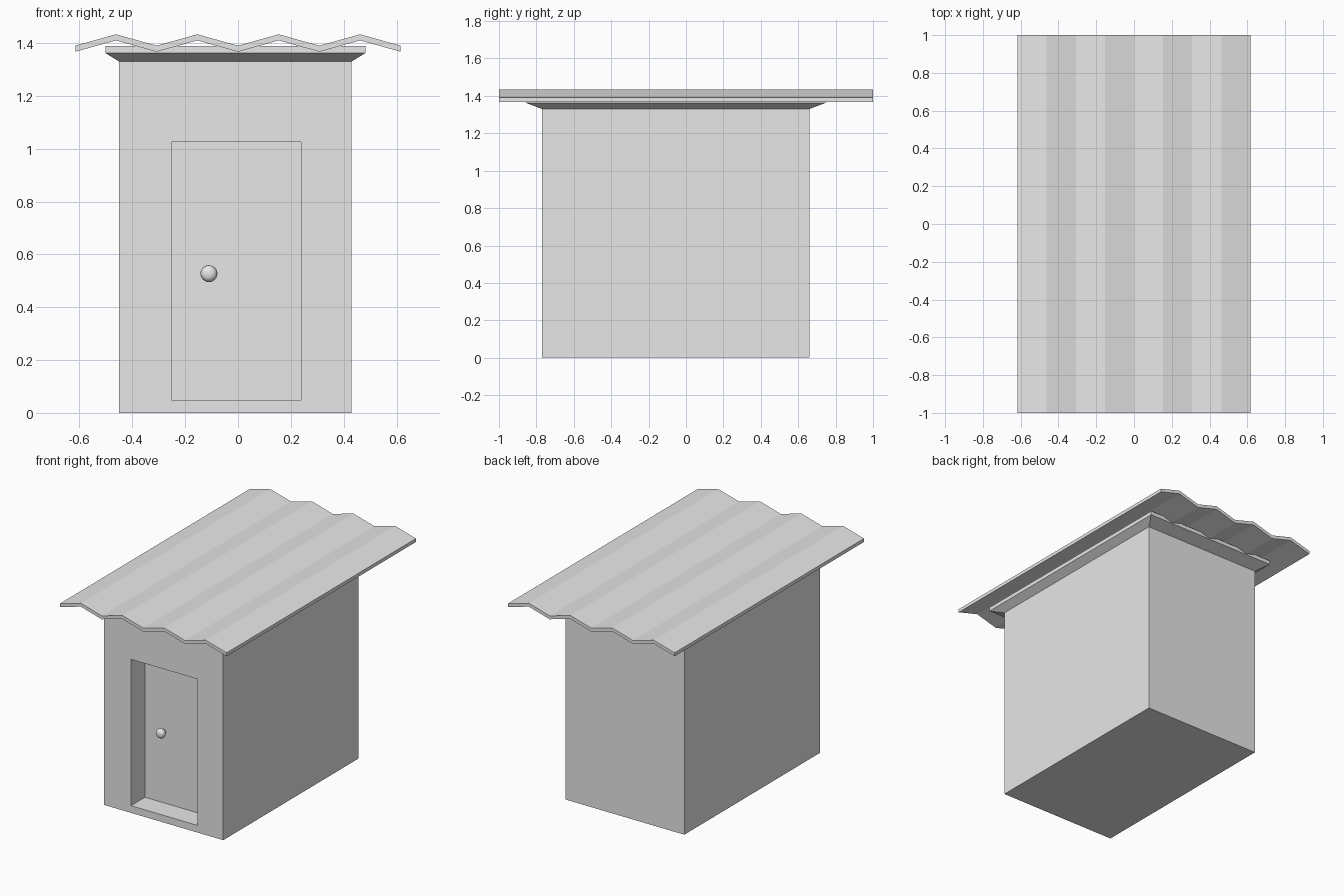
import bpy, bmesh, math
from mathutils import Matrix

cube = bpy.data.objects.get("Cube")
if cube:
    bpy.data.objects.remove(cube, do_unlink=True)

grey = bpy.data.materials.new("light_grey")
grey.use_nodes = True
colour = (0.8, 0.8, 0.8, 1)
grey.diffuse_color = colour
grey.node_tree.nodes["Principled BSDF"].inputs["Base Color"].default_value = colour


def finish(name, bm):
    """Turn a bmesh into a named object."""
    bmesh.ops.recalc_face_normals(bm, faces=bm.faces)
    mesh = bpy.data.meshes.new(name)
    bm.to_mesh(mesh)
    bm.free()
    mesh.materials.append(grey)
    obj = bpy.data.objects.new(name, mesh)
    bpy.context.collection.objects.link(obj)
    return obj


def loft(name, loops, cap_end=True):
    """Join matching loops of points in order, with capped ends."""
    bm = bmesh.new()
    rings = [[bm.verts.new(p) for p in loop] for loop in loops]
    for a, b in zip(rings, rings[1:]):
        for i in range(len(a)):
            j = (i + 1) % len(a)
            bm.faces.new((a[i], a[j], b[j], b[i]))
    bm.faces.new(rings[0])
    if cap_end:
        bm.faces.new(rings[-1])
    return finish(name, bm)


def upright(x0, x1, z0, z1, y):
    return [(x0, y, z0), (x1, y, z0), (x1, y, z1), (x0, y, z1)]


def level(grow_x, grow_y, z):
    x0, x1 = LEFT - grow_x, RIGHT + grow_x
    y0, y1 = FRONT - grow_y, BACK + grow_y
    return [(x0, y0, z), (x1, y0, z), (x1, y1, z), (x0, y1, z)]


LEFT, RIGHT, FRONT, BACK, TOP = -0.45, 0.43, -0.77, 0.66, 1.33
door = (-0.252, 0.238, 0.048, 1.026)
door_y = FRONT + 0.148

# Walls with a recessed doorway
walls = (LEFT, RIGHT, 0, TOP)
loft("walls", [upright(*walls, BACK), upright(*walls, FRONT),
               upright(*door, FRONT), upright(*door, door_y)], cap_end=False)

# Door closing the recess
loft("door", [upright(*door, door_y), upright(*door, door_y + 0.02)])

# Flared cornice under the roof
loft("cornice", [level(0, 0, TOP), level(0.052, 0.085, 1.362), level(0.052, 0.085, 1.388)])

# Corrugated roof sheet
step = 0.154
wave = [((i - 4) * step, 1.367 + 0.043 * (i % 2)) for i in range(9)]
outline = wave + [(x, z + 0.023) for x, z in reversed(wave)]
loft("roof", [[(x, y, z) for x, z in outline] for y in (-1, 1)])

# Round door knob turned about the y axis
profile = [(0.015, 0), (0.015, 0.018), (0.026, 0.023), (0.032, 0.034),
           (0.031, 0.043), (0.025, 0.053), (0.015, 0.059)]
sides = 24
rings = [[(r * math.cos(2 * math.pi * k / sides), -d, r * math.sin(2 * math.pi * k / sides))
          for k in range(sides)] for r, d in profile]
knob = loft("door_knob", rings)
knob.data.transform(Matrix.Translation((-0.11, door_y, 0.527)))
bpy.ops.object.select_all(action="DESELECT")
knob.select_set(True)
bpy.context.view_layer.objects.active = knob
bpy.ops.object.shade_smooth_by_angle(angle=math.radians(35))
